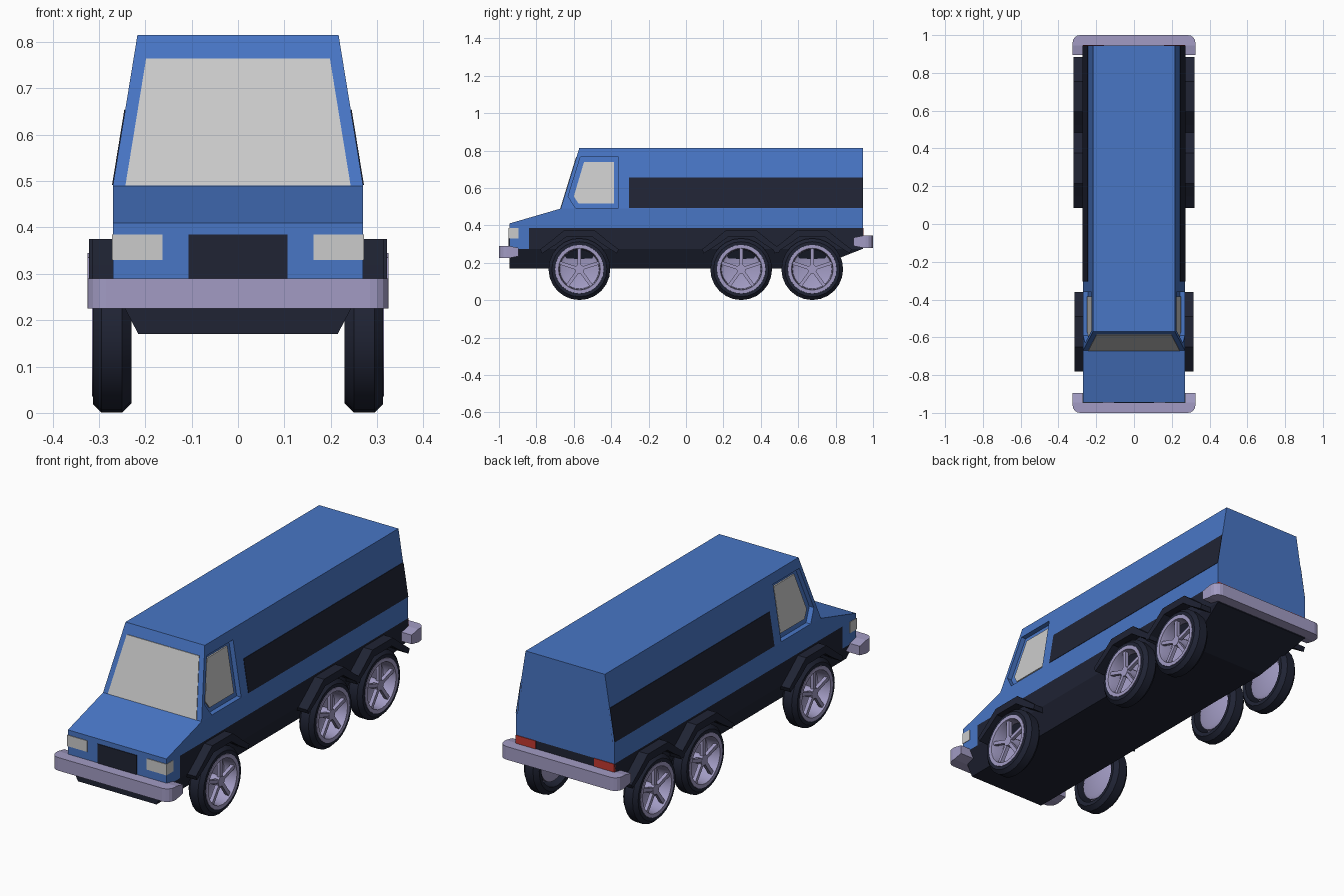
import bpy, bmesh, math
from mathutils import Matrix, Vector

if "Cube" in bpy.data.objects:
    bpy.data.objects.remove(bpy.data.objects["Cube"])


def colour(name, rgb):
    m = bpy.data.materials.new(name)
    m.diffuse_color = (*rgb, 1)
    m.use_nodes = True
    m.node_tree.nodes["Principled BSDF"].inputs["Base Color"].default_value = m.diffuse_color
    return m


BLUE = colour("blue_paint", (0.065, 0.18, 0.56))
DARK = colour("dark_trim", (0.014, 0.017, 0.034))
METAL = colour("pale_metal", (0.36, 0.33, 0.55))
RED = colour("red_lens", (0.55, 0.04, 0.03))


def finish(bm, name, mat=None, mirror=False, smooth=False):
    bmesh.ops.recalc_face_normals(bm, faces=bm.faces[:])
    me = bpy.data.meshes.new(name)
    bm.to_mesh(me)
    bm.free()
    ob = bpy.data.objects.new(name, me)
    bpy.context.collection.objects.link(ob)
    if mat:
        me.materials.append(mat)
    if smooth:
        bpy.ops.object.select_all(action='DESELECT')
        bpy.context.view_layer.objects.active = ob
        ob.select_set(True)
        bpy.ops.object.shade_smooth_by_angle(angle=math.radians(35))
    if mirror:
        ob.modifiers.new("mirror", 'MIRROR').use_clip = False
    return ob


def half(z):
    """Half width of the van at height z: narrows above the belt and below the sill."""
    if z > 0.49:
        return 0.27 - (z - 0.49) / 0.325 * 0.053
    return 0.27 - max(0, 0.275 - z) / 0.105 * 0.055


def prism(pts, lo, hi, split=None):
    """Side profile (y, z) spanned across x from lo(z) to hi(z)."""
    bm = bmesh.new()
    f = bm.faces.new([bm.verts.new((0, y, z)) for y, z in pts])
    r = bmesh.ops.extrude_face_region(bm, geom=[f])
    for v in r['geom']:
        if isinstance(v, bmesh.types.BMVert):
            v.co.x = 1
    if not f.is_valid or len(bm.faces) < len(pts) + 2:
        bm.faces.new([v for v in bm.verts if v.co.x == 0])
    if split:
        bmesh.ops.bisect_plane(bm, geom=bm.verts[:] + bm.edges[:] + bm.faces[:],
                               plane_co=(0, 0, split), plane_no=(0, 0, 1))
    for v in bm.verts:
        v.co.x = (hi if v.co.x > 0.5 else lo)(v.co.z)
    return bm


def rect(y0, y1, z0, z1):
    return [(y0, z0), (y1, z0), (y1, z1), (y0, z1)]


def const(x):
    return lambda z: x


# Painted body shell
body = finish(prism([(-.945, .275), (-.84, .275), (-.84, .385), (.945, .385), (.945, .815),
                     (-.57, .815), (-.67, .49), (-.945, .41)],
                    lambda z: -half(z), half, split=.49), "body", BLUE)

# Dark lower body with tucked-in underside
finish(prism([(-.945, .17), (.68, .17), (.945, .275), (.945, .385), (-.84, .385),
              (-.84, .275), (-.945, .275)],
             lambda z: -half(z), half, split=.275), "lower_body", DARK)

# Recessed side windows
cutter = finish(prism([(-.63, .555), (-.59, .492), (-.36, .492), (-.36, .765), (-.565, .765)],
                      lambda z: half(z) - .025, const(.4)), "window_cutter", BLUE, mirror=True)
cutter.hide_render = True
cutter.hide_viewport = True
cut = body.modifiers.new("window_recess", 'BOOLEAN')
cut.object = cutter
cut.operation = 'DIFFERENCE'
cut.solver = 'EXACT'
finish(prism([(-.60, .555), (-.575, .517), (-.385, .517), (-.385, .74), (-.545, .74)],
             lambda z: half(z) - .03, lambda z: half(z) - .018), "side_window", mirror=True)

# Windscreen lying on the sloped front
slope = .1 / .325
ws = [(-.67 + (z - .49) * slope + d, z) for z, d in
      ((.491, -.003), (.491, .01), (.765, .01), (.765, -.003))]
finish(prism(ws, lambda z: -half(z) + .027, lambda z: half(z) - .027), "windscreen")

# Dark side panels
finish(prism(rect(-.305, .945, .492, .655), lambda z: half(z) - .01,
             lambda z: half(z) + .002), "side_panel", DARK, mirror=True)

# Grille and lights
finish(prism(rect(-.948, -.93, .28, .385), const(-.107), const(.107)), "grille", DARK)
finish(prism(rect(-.948, -.895, .33, .385), const(.163), const(.272)), "headlight", mirror=True)
finish(prism(rect(.93, .948, .325, .385), const(.16), const(.27)), "tail_light", RED, mirror=True)

# Bumpers with rounded corners
for name, s, dz in (("front_bumper", -1, -.055), ("rear_bumper", 1, 0)):
    pts = [(.895, .29), (.945, .28), (1, .28), (1, .345), (.945, .345), (.895, .335)]
    bm = prism([(s * y, z + dz) for y, z in pts], const(-.325), const(.325))
    corners = [e for e in bm.edges
               if all(abs(v.co.y) > .99 for v in e.verts)
               and abs(e.verts[0].co.x - e.verts[1].co.x) < .01]
    bmesh.ops.bevel(bm, geom=corners, offset=.04, segments=4, profile=.5, affect='EDGES')
    finish(bm, name, METAL)


def lathe(bm, pts, steps=24):
    """Turn an (x, radius) profile around the x axis."""
    vs = [bm.verts.new((x, 0, r)) for x, r in pts]
    es = [bm.edges.new(p) for p in zip(vs, vs[1:])]
    bmesh.ops.spin(bm, geom=vs + es, cent=(0, 0, 0), axis=(1, 0, 0),
                   angle=math.tau, steps=steps, use_duplicate=False)
    bmesh.ops.remove_doubles(bm, verts=bm.verts[:], dist=1e-5)


def tyre():
    bm = bmesh.new()
    lathe(bm, [(.232, .125), (.23, .145), (.25, .165), (.295, .165), (.313, .147),
               (.313, .13), (.30, .125), (.232, .125)])
    return bm


def rim():
    bm = bmesh.new()
    # outer ring, deep barrel and back plate
    lathe(bm, [(.232, .127), (.305, .132), (.315, .13), (.315, .112), (.30, .108),
               (.25, .105), (.243, .09), (.24, 0)])
    # hub
    bmesh.ops.create_cone(bm, cap_ends=True, segments=12, radius1=.025, radius2=.025, depth=.065,
                          matrix=Matrix.Translation((.276, 0, 0)) @ Matrix.Rotation(math.pi / 2, 4, 'Y'))
    # five spokes
    for i in range(5):
        m = (Matrix.Rotation(math.tau * i / 5, 4, 'X') @ Matrix.Translation((.298, 0, .064))
             @ Matrix.Diagonal((.018, .018, .105, 1)))
        bmesh.ops.create_cube(bm, size=1, matrix=m)
    return bm


# Three axles: tyres, rims and flared arches
arch = [(-.21, .272), (-.15, .318), (-.08, .375), (.08, .375), (.15, .318), (.21, .272),
        (.20, .25), (.125, .298), (.07, .338), (-.07, .338), (-.125, .298), (-.20, .25)]
for label, y, out in (("front", -.57, .315), ("middle", .295, .321), ("rear", .675, .321)):
    for part, make, mat in (("tyre", tyre, DARK), ("rim", rim, METAL)):
        ob = finish(make(), f"{label}_{part}", mat, mirror=True, smooth=True)
        ob.location = Vector((0, y, .166))
    finish(prism([(y + a, z) for a, z in arch], const(.25), const(out)),
           f"{label}_wheel_arch", DARK, mirror=True)
